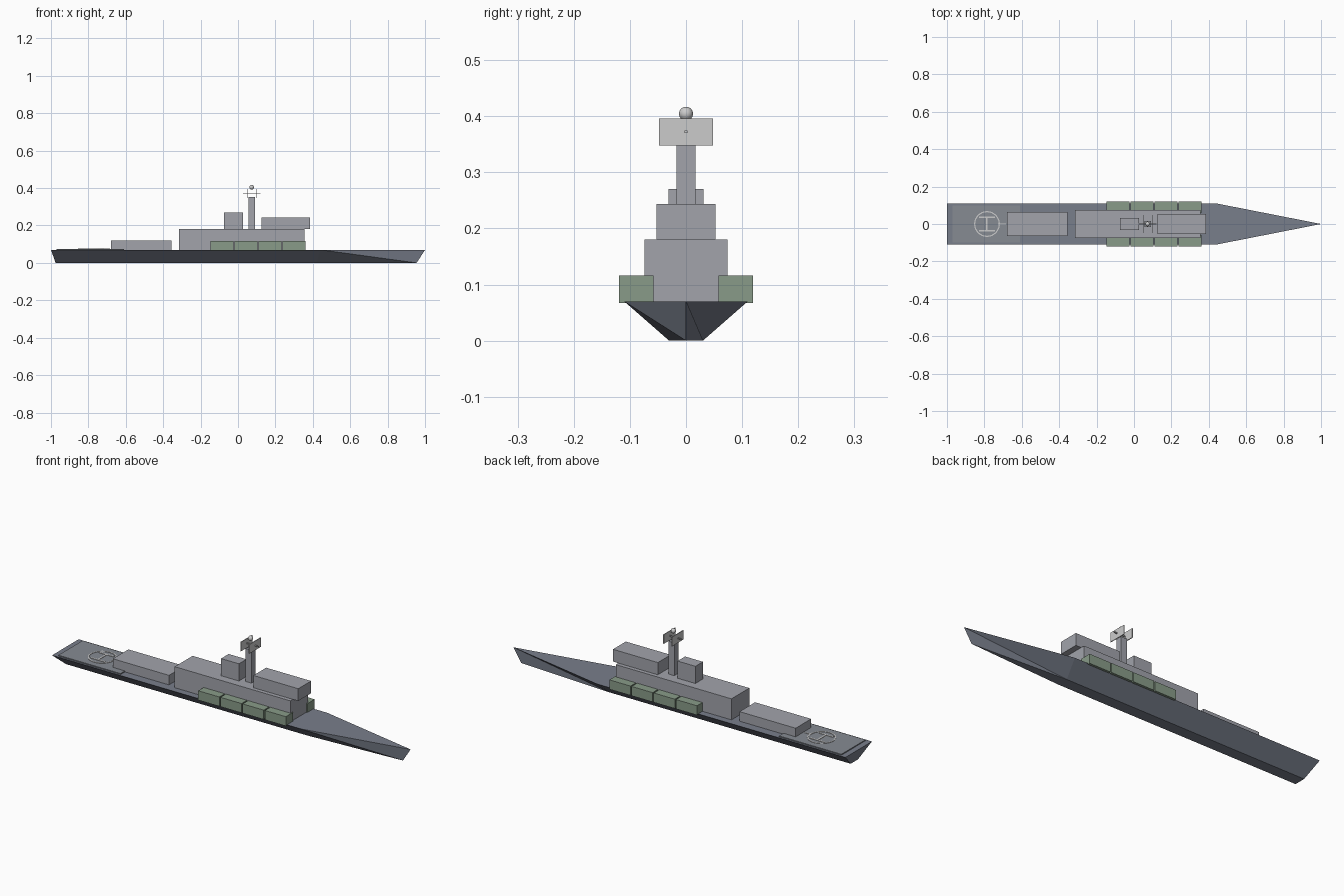
import bpy, bmesh, math

if "Cube" in bpy.data.objects:
    bpy.data.objects.remove(bpy.data.objects["Cube"])


def material(name, rgb):
    m = bpy.data.materials.new(name)
    m.diffuse_color = (*rgb, 1)
    m.use_nodes = True
    m.node_tree.nodes["Principled BSDF"].inputs["Base Color"].default_value = m.diffuse_color
    return m


HULL = material("hull_grey", (0.19, 0.21, 0.26))
SUPER = material("superstructure_grey", (0.36, 0.37, 0.41))
PAD = material("pad_grey", (0.24, 0.26, 0.29))
LINE = material("marking_grey", (0.55, 0.55, 0.56))
GREEN = material("container_green", (0.25, 0.33, 0.25))


def finish(name, bm, mat):
    bmesh.ops.recalc_face_normals(bm, faces=bm.faces)
    me = bpy.data.meshes.new(name)
    bm.to_mesh(me)
    bm.free()
    ob = bpy.data.objects.new(name, me)
    bpy.context.collection.objects.link(ob)
    if mat:
        me.materials.append(mat)
    return ob


def box(name, x, y, z, mat=None):
    bm = bmesh.new()
    bmesh.ops.create_cube(bm, size=1)
    for v in bm.verts:
        for i, (lo, hi) in enumerate((x, y, z)):
            v.co[i] = hi if v.co[i] > 0 else lo
    return finish(name, bm, mat)


# Hull: deck outline joined to a narrower, shorter keel outline
bm = bmesh.new()
deck = [bm.verts.new((x, y, 0.07)) for x, y in
        ((-1, -0.11), (0.44, -0.11), (1, 0), (0.44, 0.11), (-1, 0.11))]
keel = [bm.verts.new((x, y, 0)) for x, y in
        ((-0.975, -0.03), (0.42, -0.03), (0.955, 0), (0.42, 0.03), (-0.975, 0.03))]
bm.faces.new(deck)
bm.faces.new(keel[::-1])
for i in range(5):
    j = (i + 1) % 5
    bm.faces.new((deck[i], keel[i], keel[j]))
    bm.faces.new((deck[i], keel[j], deck[j]))
finish("hull", bm, HULL)

# Helicopter deck with its markings
box("landing_pad", (-0.97, -0.61), (-0.1, 0.1), (0.068, 0.075), PAD)
bm = bmesh.new()
cx, n = -0.786, 32
rings = []
for r in (0.063, 0.069):
    for z in (0.074, 0.077):
        rings.append([bm.verts.new((cx + r * math.cos(2 * math.pi * k / n),
                                    r * math.sin(2 * math.pi * k / n), z)) for k in range(n)])
order = [rings[0], rings[1], rings[3], rings[2]]
for a, b in zip(order, order[1:] + order[:1]):
    for k in range(n):
        m = (k + 1) % n
        bm.faces.new((a[k], a[m], b[m], b[k]))
finish("landing_circle", bm, LINE)
for side in (-1, 1):
    y = 0.036 * side
    box("landing_mark_bar", (cx - 0.042, cx + 0.042), (y - 0.004, y + 0.004), (0.074, 0.077), LINE)
box("landing_mark_cross", (cx - 0.004, cx + 0.004), (-0.036, 0.036), (0.074, 0.077), LINE)
box("landing_guide_line", (-0.727, -0.685), (-0.003, 0.003), (0.074, 0.077), LINE)

# Superstructure blocks
box("hangar", (-0.68, -0.355), (-0.064, 0.064), (0.07, 0.12), SUPER)
box("main_deckhouse", (-0.315, 0.355), (-0.074, 0.074), (0.07, 0.18), SUPER)
box("bridge", (0.126, 0.386), (-0.053, 0.053), (0.18, 0.244), SUPER)
box("funnel", (-0.076, 0.027), (-0.031, 0.031), (0.18, 0.27), SUPER)

# Mast with radar panels and dome
box("mast", (0.056, 0.09), (-0.017, 0.017), (0.18, 0.352), SUPER)
for x in (0.049, 0.097):
    box("radar_panel", (x - 0.002, x + 0.002), (-0.048, 0.048), (0.348, 0.396))
box("radar_rod", (0.026, 0.119), (-0.0025, 0.0025), (0.37, 0.375))
bm = bmesh.new()
bmesh.ops.create_uvsphere(bm, u_segments=20, v_segments=12, radius=0.0125)
bmesh.ops.translate(bm, verts=bm.verts, vec=(0.073, 0, 0.4045))
for f in bm.faces:
    f.smooth = True
finish("radar_dome", bm, None)

# Cargo containers along both sides
for side in (-1, 1):
    for k in range(4):
        x = -0.086 + 0.1285 * k
        box("container", (x - 0.061, x + 0.061),
            sorted((0.058 * side, 0.119 * side)), (0.067, 0.116), GREEN)
